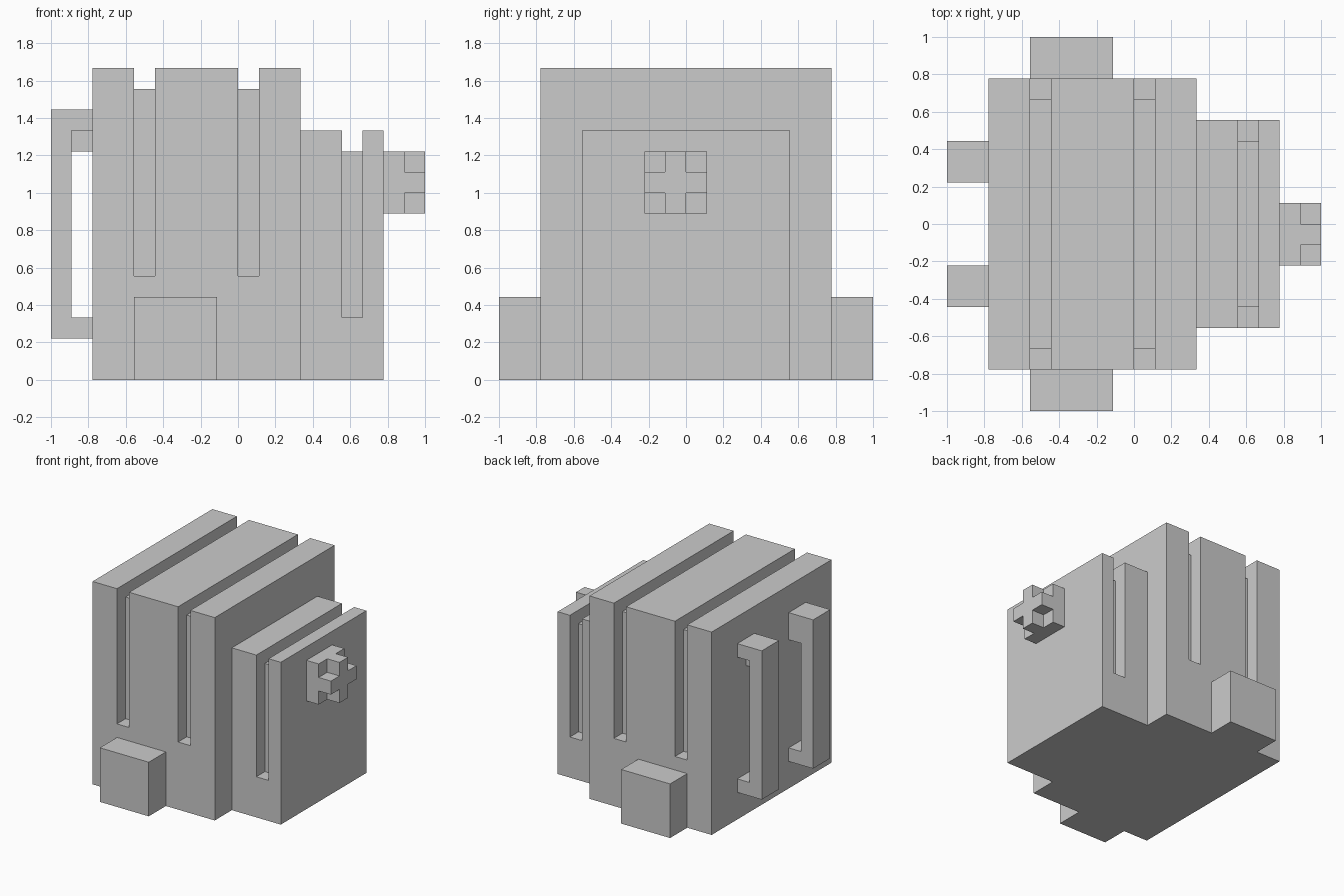
import bpy, bmesh
from mathutils import Vector

if "Cube" in bpy.data.objects:
    bpy.data.objects.remove(bpy.data.objects["Cube"])

U = 1 / 9  # block size: every dimension is a whole number of these


def prism(name, profile, axis, lo, hi):
    """Extrude a 2D profile along x (profile = y,z) or y (profile = x,z)."""
    bm = bmesh.new()
    place = (lambda a, b: (lo, a, b)) if axis == 'x' else (lambda a, b: (a, lo, b))
    face = bm.faces.new([bm.verts.new(Vector(place(a, b)) * U) for a, b in profile])
    ext = bmesh.ops.extrude_face_region(bm, geom=[face])
    step = Vector((hi - lo, 0, 0) if axis == 'x' else (0, hi - lo, 0)) * U
    bmesh.ops.translate(bm, vec=step, verts=[v for v in ext['geom'] if isinstance(v, bmesh.types.BMVert)])
    bmesh.ops.recalc_face_normals(bm, faces=bm.faces)
    mesh = bpy.data.meshes.new(name)
    bm.to_mesh(mesh)
    bm.free()
    ob = bpy.data.objects.new(name, mesh)
    bpy.context.collection.objects.link(ob)
    return ob


def box(name, x0, x1, y0, y1, z0, z1):
    return prism(name, [(y0, z0), (y1, z0), (y1, z1), (y0, z1)], 'x', x0, x1)


def cut_groove(ob, x, half, bottom, top):
    """Cut a one-block-wide, one-block-deep groove over the top and down both sides."""
    o, i, t = half + 1, half - 1, top - 1
    profile = [(-o, bottom), (-i, bottom), (-i, t), (i, t), (i, bottom), (o, bottom), (o, top + 1), (-o, top + 1)]
    cutter = prism("groove_cutter", profile, 'x', x, x + 1)
    mod = ob.modifiers.new("groove", 'BOOLEAN')
    mod.operation, mod.solver, mod.object = 'DIFFERENCE', 'EXACT', cutter
    bpy.context.view_layer.objects.active = ob
    bpy.ops.object.modifier_apply(modifier=mod.name)
    bpy.data.objects.remove(cutter)


# Main body with two grooves
body = box("main_body", -7, 3, -7, 7, 0, 15)
for x in (-5, 0):
    cut_groove(body, x, 7, 5, 15)

# Lower, narrower end section with one groove
end = box("end_section", 3, 7, -5, 5, 0, 12)
cut_groove(end, 5, 5, 3, 12)

# Side feet, handles and the small block under each handle's upper arm
handle = [(-7, 2), (-9, 2), (-9, 13), (-7, 13), (-7, 12), (-8, 12), (-8, 3), (-7, 3)]
for s, side in ((-1, "front"), (1, "back")):
    box(f"{side}_foot", -5, -1, *sorted((7 * s, 9 * s)), 0, 4)
    prism(f"{side}_handle", handle, 'y', *sorted((2 * s, 4 * s)))
    box(f"{side}_handle_block", -8, -7, *sorted((2 * s, 3 * s)), 11, 12)

# Knob: square base with a cross on its outer face
box("knob_base", 7, 8, -2, 1, 8, 11)
cross = [(-1, 8), (0, 8), (0, 9), (1, 9), (1, 10), (0, 10), (0, 11), (-1, 11), (-1, 10), (-2, 10), (-2, 9), (-1, 9)]
prism("knob_cross", cross, 'x', 8, 9)
